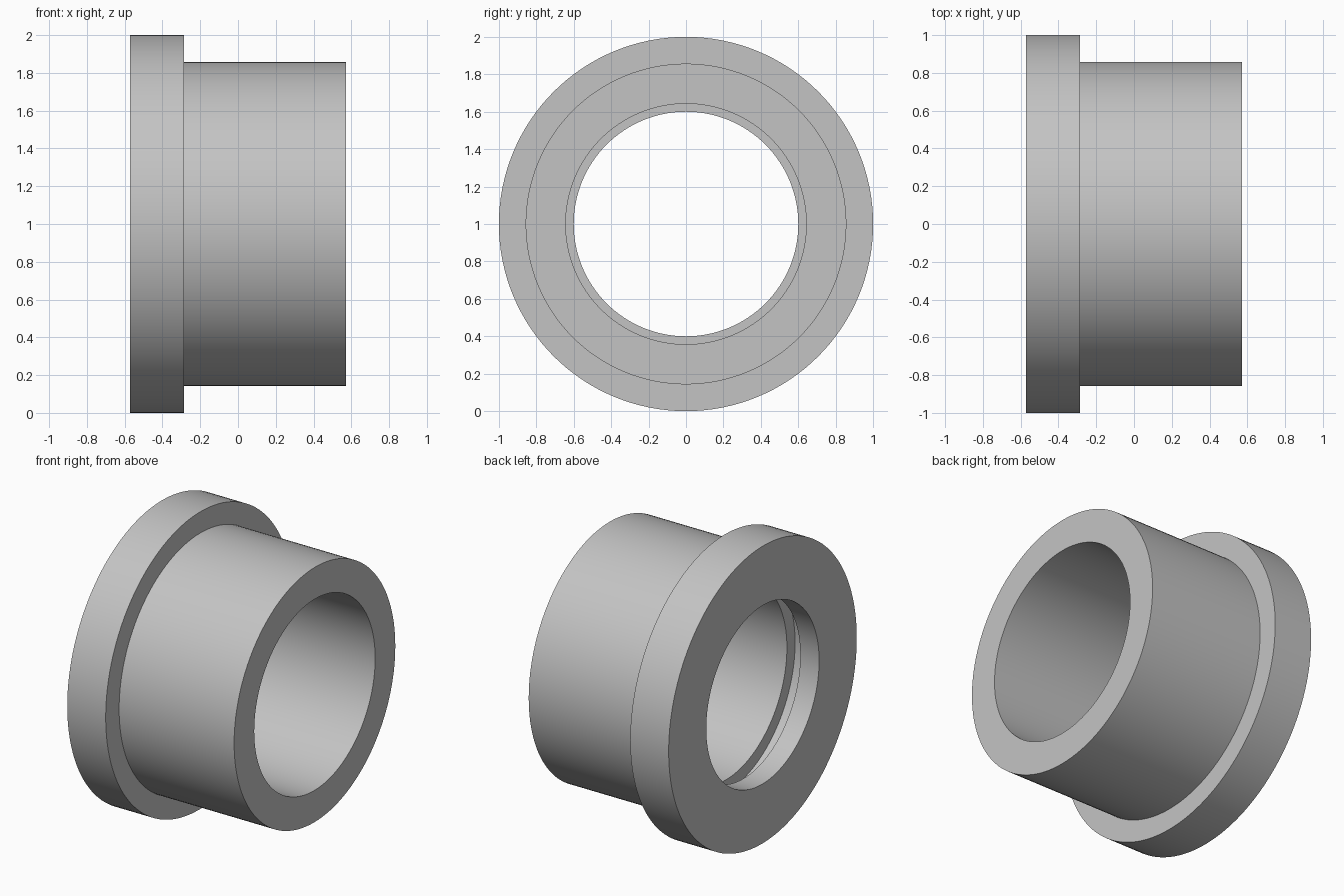
import bpy
import bmesh
import math
from mathutils import Matrix, Vector

cube = bpy.data.objects.get("Cube")
if cube:
    bpy.data.objects.remove(cube, do_unlink=True)

SEGMENTS = 128
HALF = 0.571       # half of the length along x
FLANGE = 0.286     # flange thickness
LIP = 0.14         # depth of the retaining lip
GROOVE_END = 0.27  # depth where the inner groove ends

# Plain grey material
grey = bpy.data.materials.new("plain_grey")
grey.use_nodes = True
colour = (0.55, 0.55, 0.55, 1)
grey.diffuse_color = colour
grey.node_tree.nodes["Principled BSDF"].inputs["Base Color"].default_value = colour

# Closed cross-section as (x, radius): outside first, then back through the bore
profile = [
    (-HALF, 0.60),
    (-HALF, 1.0),
    (-HALF + FLANGE, 1.0),
    (-HALF + FLANGE, 0.857),
    (HALF, 0.857),
    (HALF, 0.643),
    (-HALF + GROOVE_END, 0.643),
    (-HALF + GROOVE_END, 0.73),
    (-HALF + LIP, 0.73),
    (-HALF + LIP, 0.60),
]

# Flanged bushing: the cross-section revolved about the x axis
bm = bmesh.new()
rings = []
for i in range(SEGMENTS):
    turn = Matrix.Rotation(math.tau * i / SEGMENTS, 3, 'X')
    rings.append([bm.verts.new(turn @ Vector((x, 0, r)) + Vector((0, 0, 1)))
                  for x, r in profile])
for i, ring in enumerate(rings):
    following = rings[(i + 1) % SEGMENTS]
    for j in range(len(profile)):
        k = (j + 1) % len(profile)
        bm.faces.new((ring[j], ring[k], following[k], following[j]))
bmesh.ops.recalc_face_normals(bm, faces=bm.faces)

mesh = bpy.data.meshes.new("flanged_bushing")
bm.to_mesh(mesh)
bm.free()
mesh.materials.append(grey)
bushing = bpy.data.objects.new("flanged_bushing", mesh)
bpy.context.collection.objects.link(bushing)

# Smooth round walls with crisp rims
bpy.ops.object.select_all(action='DESELECT')
bushing.select_set(True)
bpy.context.view_layer.objects.active = bushing
bpy.ops.object.shade_smooth_by_angle(angle=math.radians(30))
